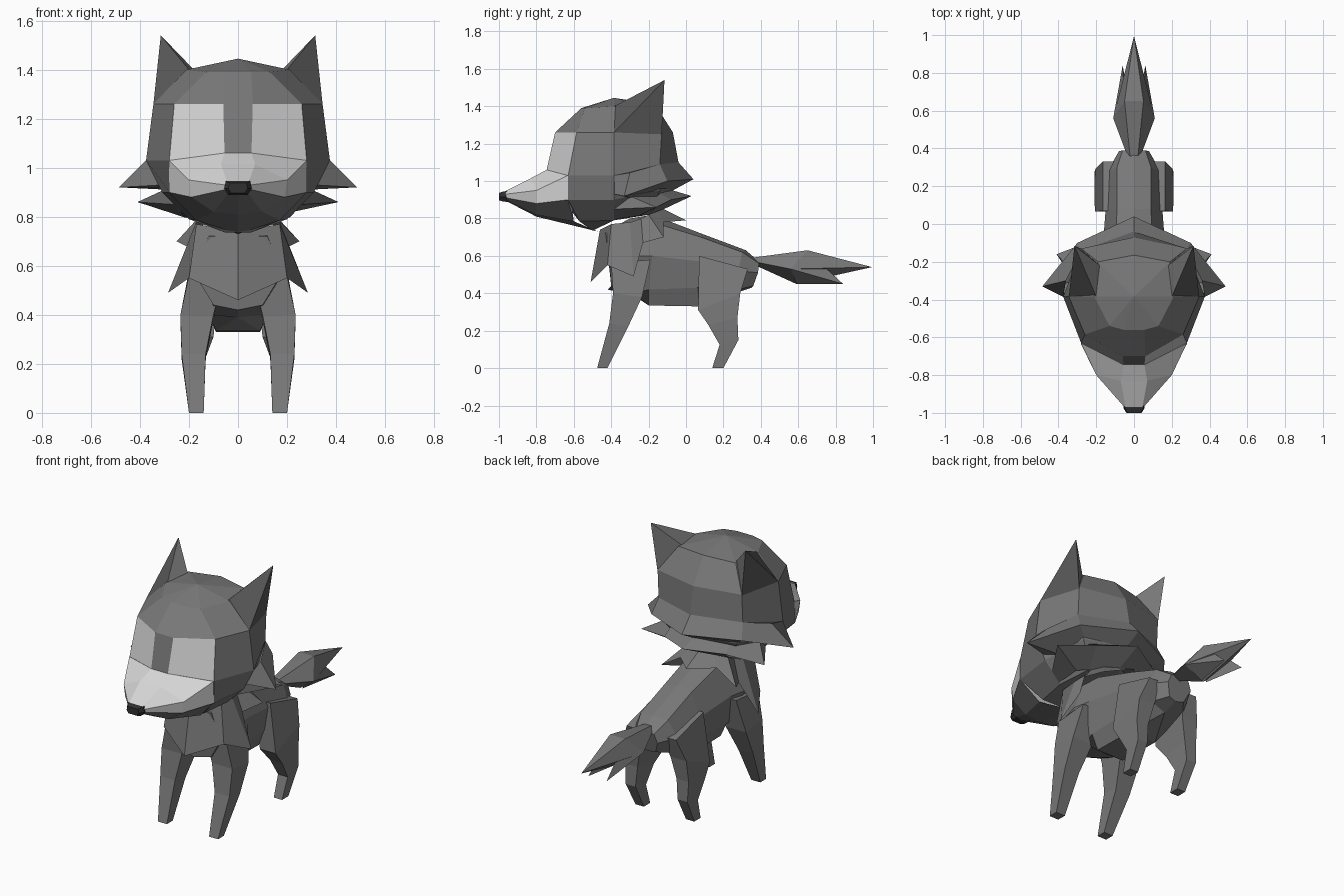
import bpy
import bmesh

default_cube = bpy.data.objects.get("Cube")
if default_cube:
    bpy.data.objects.remove(default_cube, do_unlink=True)


def make_material(name, value):
    material = bpy.data.materials.new(name)
    colour = (value, value, value, 1.0)
    material.use_nodes = True
    material.diffuse_color = colour
    shader = material.node_tree.nodes["Principled BSDF"]
    shader.inputs["Base Color"].default_value = colour
    shader.inputs["Roughness"].default_value = 0.9
    return material


FUR, PALE, INNER_EAR, NOSE = range(4)
PALETTE = [
    make_material("grey fur", 0.19),
    make_material("pale fur", 0.68),
    make_material("dark ear fur", 0.1),
    make_material("nose black", 0.03),
]


def whole(half):
    """Complete a half ring with its mirror image."""
    return list(half) + [(-x, y, z) for x, y, z in reversed(half)]


def flip(ring, side):
    return [(side * x, y, z) for x, y, z in ring]


def shell(name, rings, paint=None, closed=True, caps=True):
    """Skin a list of equal rings; paint(row, column) picks the colour."""
    bm = bmesh.new()
    rows = [[bm.verts.new(point) for point in ring] for ring in rings]
    count = len(rows[0])
    for row, (upper, lower) in enumerate(zip(rows, rows[1:])):
        for j in range(count if closed else count - 1):
            k = (j + 1) % count
            face = bm.faces.new((upper[j], upper[k], lower[k], lower[j]))
            column = min(j, count - 2 - j)
            face.material_index = paint(row, column) if paint else FUR
    if caps:
        for end in (rows[0], rows[-1]):
            face = bm.faces.new(end)
            face.material_index = paint(-1, -1) if paint else FUR
    bmesh.ops.remove_doubles(bm, verts=bm.verts[:], dist=0.0005)
    bmesh.ops.recalc_face_normals(bm, faces=bm.faces[:])
    mesh = bpy.data.meshes.new(name)
    bm.to_mesh(mesh)
    bm.free()
    for material in PALETTE:
        mesh.materials.append(material)
    part = bpy.data.objects.new(name, mesh)
    bpy.context.collection.objects.link(part)
    return part


# Head: rings from crown to jaw, each running from brow to nape
crown = [(0, -.385, 1.445)] * 5
skull = [
    crown,
    [(.055, -.56, 1.39), (.13, -.54, 1.39), (.21, -.385, 1.4), (.19, -.2, 1.4), (0, -.165, 1.41)],
    [(.06, -.7, 1.26), (.26, -.585, 1.26), (.345, -.385, 1.26), (.28, -.13, 1.26), (0, -.07, 1.26)],
    [(.055, -.745, 1.06), (.28, -.63, 1.03), (.375, -.385, 1.03), (.28, -.14, 1.09), (0, -.04, 1.1)],
    [(.06, -.66, .9), (.28, -.63, .9), (.31, -.385, .9), (.24, -.14, .95), (0, -.06, .97)],
    [(.05, -.5, .735), (.17, -.57, .785), (.2, -.385, .79), (.15, -.2, .82), (0, -.14, .84)],
]


def eye_patch(row, column):
    return PALE if (row, column) == (2, 0) else FUR


shell("head", [whole(ring) for ring in skull], eye_patch)

# Muzzle: rings from the face to the nose, each running from top to chin
muzzle = [
    [(.055, -.745, 1.06), (.28, -.632, 1.03), (.282, -.632, .9), (.17, -.6, .785), (0, -.47, .73)],
    [(.07, -.83, 1.015), (.2, -.8, .95), (.19, -.8, .88), (.1, -.8, .82), (0, -.8, .81)],
    [(.045, -.97, .945), (.055, -.965, .93), (.055, -.96, .91), (.04, -.955, .895), (0, -.955, .89)],
]
shell("muzzle", [whole(ring) for ring in muzzle],
      lambda row, column: PALE if column < 2 else FUR)

# Nose
nose = [
    [(.05, -.94, .947), (.057, -.94, .915), (.038, -.94, .888)],
    [(.05, -.975, .945), (.056, -.975, .915), (.038, -.975, .89)],
    [(.034, -1, .937), (.04, -1, .915), (.028, -1, .897)],
]
shell("nose", [whole(ring) for ring in nose], lambda row, column: NOSE)

# Cheek ruffs: two flared bands ending in points
upper_ruff = [
    [(.375, -.385, 1.03), (.36, -.3, 1.045), (.28, -.14, 1.09), (0, -.04, 1.1)],
    [(.31, -.385, .93), (.485, -.33, .92), (.3, -.1, 1), (0, .04, 1.01)],
    [(.3, -.37, .92), (.28, -.3, .91), (.22, -.15, .95), (0, -.07, .95)],
]
lower_ruff = [
    [(.31, -.385, .91), (.28, -.3, .92), (.2, -.15, .94), (0, -.07, .95)],
    [(.26, -.385, .85), (.41, -.16, .86), (.2, -.08, .9), (0, .03, .92)],
    [(.21, -.385, .795), (.2, -.25, .815), (.15, -.2, .82), (0, -.14, .84)],
]
for name, band in (("upper_ruff", upper_ruff), ("lower_ruff", lower_ruff)):
    shell(name, [whole(ring) for ring in band], closed=False, caps=False)

# Chest mantle: a zigzag fur collar
mantle = [
    [(0, -.46, .74), (.17, -.4, .77), (.17, -.3, .78), (.15, -.24, .8),
     (.14, -.2, .82), (.08, -.15, .84), (0, -.12, .85)],
    [(0, -.51, .46), (.2, -.42, .55), (.285, -.28, .49), (.19, -.23, .67),
     (.25, -.12, .7), (.12, -.12, .78), (0, 0, .79)],
]
shell("chest_mantle", [whole(ring) for ring in mantle], caps=False)

# Torso: rings from chest to rump, each running from spine to belly
torso = [
    [(0, -.45, .72), (.12, -.43, .72), (.18, -.41, .57), (.1, -.4, .44), (0, -.42, .42)],
    [(0, -.3, .8), (.11, -.3, .78), (.19, -.28, .6), (.12, -.28, .4), (0, -.28, .39)],
    [(0, -.18, .82), (.1, -.18, .78), (.17, -.18, .6), (.13, -.2, .42), (.09, -.2, .335)],
    [(0, .08, .72), (.09, .08, .7), (.15, .08, .57), (.13, .06, .43), (.09, .07, .33)],
    [(0, .32, .63), (.09, .3, .62), (.14, .28, .52), (.11, .28, .42), (0, .26, .4)],
    [(0, .39, .57), (.06, .39, .56), (.08, .385, .51), (.05, .36, .44), (0, .35, .43)],
]
shell("torso", [whole(ring) for ring in torso])


# Legs: box sections listed as inner, outer, front, back, height front and back
def section(inner, outer, front, back, low, high):
    return [(inner, front, low), (outer, front, low), (outer, back, high), (inner, back, high)]


front_leg = [
    section(.14, .2, -.475, -.42, 0, 0),
    section(.132, .23, -.41, -.31, .24, .22),
    section(.1, .235, -.39, -.235, .4, .38),
    section(.06, .2, -.4, -.19, .56, .58),
]
rear_leg = [
    section(.14, .195, .14, .2, 0, 0),
    section(.14, .205, .18, .28, .125, .15),
    section(.13, .21, .12, .275, .23, .27),
    section(.1, .205, .065, .29, .31, .4),
    section(.07, .165, .07, .33, .6, .53),
]

# Ears: slanted pyramids whose outward sides are darker
ear_base = [(.345, -.385, 1.26), (.2, -.385, 1.4), (.18, -.22, 1.4), (.28, -.13, 1.25)]
ear_tip = [(.315, -.115, 1.54)] * 4

# Tail tufts: small spikes beside the main brush
tuft_base = [(.05, .65, .625), (.11, .56, .53), (.015, .59, .45)]
tuft_tip = [(.06, .84, .45)] * 3

for side, label in ((1, "left"), (-1, "right")):
    shell(label + "_front_leg", [flip(ring, side) for ring in front_leg])
    shell(label + "_rear_leg", [flip(ring, side) for ring in rear_leg])
    shell(label + "_tail_tuft", [flip(tuft_base, side), flip(tuft_tip, side)], caps=False)
    ear = shell(label + "_ear", [flip(ear_base, side), flip(ear_tip, side)], caps=False)
    for polygon in ear.data.polygons:
        corners = [ear.data.vertices[i].co for i in polygon.vertices]
        if any(abs(corner.x) > .34 for corner in corners):
            polygon.material_index = INNER_EAR

# Tail brush
tail = [
    [(.02, .35, .59), (.035, .36, .57), (0, .37, .55)],
    [(.05, .65, .63), (.11, .56, .53), (0, .59, .45)],
    [(0, .995, .54)] * 3,
]
shell("tail", [whole(ring) for ring in tail], caps=False)
